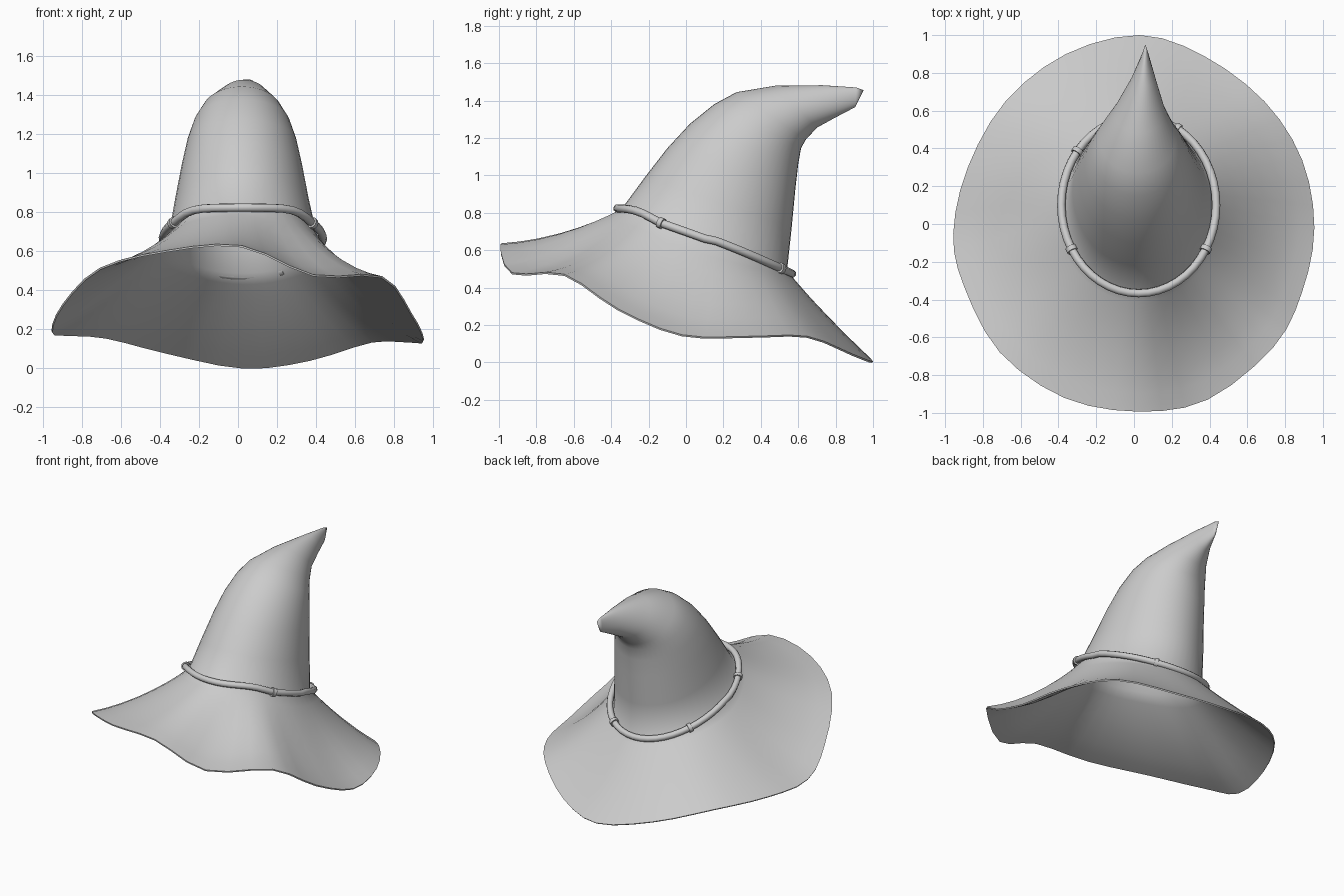
import bpy, bmesh, math
from mathutils import Vector

if "Cube" in bpy.data.objects:
    bpy.data.objects.remove(bpy.data.objects["Cube"])

N = 48  # segments around the hat


def slanted_ring(yf, zf, yb, zb, w, cx=0.03):
    """Ellipse tilted so it runs from a front point to a back point."""
    front, back = Vector((cx, yf, zf)), Vector((cx, yb, zb))
    mid, half = (front + back) / 2, (back - front) / 2
    return [mid + Vector((w * math.cos(a), 0, 0)) + half * math.sin(a)
            for a in (2 * math.pi * i / N for i in range(N))]


def closed_spline(points, per):
    """Catmull-Rom loop through the points."""
    out, n = [], len(points)
    for i in range(n):
        p0, p1, p2, p3 = (Vector(points[(i + k) % n]) for k in (-1, 0, 1, 2))
        for j in range(per):
            t = j / per
            out.append(0.5 * (2 * p1 + (p2 - p0) * t
                              + (2 * p0 - 5 * p1 + 4 * p2 - p3) * t * t
                              + (3 * p1 - p0 - 3 * p2 + p3) * t ** 3))
    return out


def smooth(obj, angle):
    bpy.ops.object.select_all(action='DESELECT')
    obj.select_set(True)
    bpy.context.view_layer.objects.active = obj
    bpy.ops.object.shade_smooth_by_angle(angle=math.radians(angle))


# Wavy rim of the brim, counter-clockwise from +x
rim = closed_spline([
    (.955, -.02, .148), (.89, .34, .14), (.69, .65, .14), (.37, .89, .045),
    (.03, 1.0, .005), (-.36, .90, .08), (-.68, .65, .16), (-.88, .30, .175),
    (-.957, -.05, .19), (-.90, -.33, .33), (-.71, -.68, .515), (-.37, -.92, .605),
    (.02, -.993, .63), (.39, -.93, .48), (.74, -.65, .472), (.89, -.36, .285)], N // 16)

# Crown rings: front y, front z, back y, back z, half width, centre x
crown = [slanted_ring(*r) for r in (
    (-.345, .82, .54, .49, .385, .025),
    (-.22, .99, .565, .72, .345, .02),
    (-.10, 1.145, .585, .93, .31, .02),
    (.02, 1.275, .60, 1.06, .28, .02),
    (.15, 1.38, .615, 1.145, .245, .02),
    (.27, 1.445, .64, 1.19, .205, .02),
    (.48, 1.48, .70, 1.255, .135, .03),
    (.73, 1.482, .80, 1.31, .065, .05),
    (.91, 1.47, .905, 1.365, .015, .06))]

# Brim rings: flare from crown base to rim, more concave at the front
brim = []
for t in (1, .85, .7, .52, .36, .22, .1):
    ring = []
    for i in range(N):
        a, b = crown[0][i], rim[i]
        ang = 2 * math.pi * i / N
        k = .45 - .33 * math.sin(ang) + .1 * math.cos(ang)
        p = a.lerp(b, t)
        p.z = a.z + (b.z - a.z) * (t + k * t * (1 - t))
        ring.append(p)
    brim.append(ring)

# Hat shell
bm = bmesh.new()
rings = [[bm.verts.new(p) for p in r] for r in brim + crown]
for lo, hi in zip(rings, rings[1:]):
    for i in range(N):
        j = (i + 1) % N
        bm.faces.new((lo[i], lo[j], hi[j], hi[i]))
tip = bm.verts.new((.06, .95, 1.455))
for i in range(N):
    bm.faces.new((rings[-1][i], rings[-1][(i + 1) % N], tip))
me = bpy.data.meshes.new("hat_shell")
bm.to_mesh(me)
bm.free()
hat = bpy.data.objects.new("hat_shell", me)
bpy.context.collection.objects.link(hat)
sol = hat.modifiers.new("thickness", 'SOLIDIFY')
sol.thickness, sol.offset = .01, -1
bpy.context.view_layer.objects.active = hat
bpy.ops.object.modifier_apply(modifier=sol.name)
smooth(hat, 60)

# Cord band around the crown base, sagging a little like soft rope
path = slanted_ring(-.367, .828, .567, .488, .41, .025)
for i, p in enumerate(path):
    p.z += .014 * math.cos(4 * math.pi * i / N) * (1 if math.sin(2 * math.pi * i / N) > 0 else .3)
    if p.y < -.15:
        p.z += .02 * math.sin(math.pi * (p.y + .367) / .217)
cu = bpy.data.curves.new("band", 'CURVE')
cu.dimensions = '3D'
cu.bevel_depth, cu.bevel_resolution = .022, 2
sp = cu.splines.new('POLY')
sp.points.add(N - 1)
for pt, p in zip(sp.points, path):
    pt.co = (*p, 1)
sp.use_cyclic_u = True
sp.use_smooth = True
bpy.context.collection.objects.link(bpy.data.objects.new("band", cu))

# Small collars on the band
for n, i in enumerate((8, 19, 28, 44)):
    d = path[(i + 1) % N] - path[i - 1]
    bpy.ops.mesh.primitive_cylinder_add(vertices=12, radius=.03, depth=.026, location=path[i])
    collar = bpy.context.object
    collar.name = f"band_collar_{n + 1}"
    collar.rotation_euler = d.to_track_quat('Z', 'Y').to_euler()
    smooth(collar, 40)
